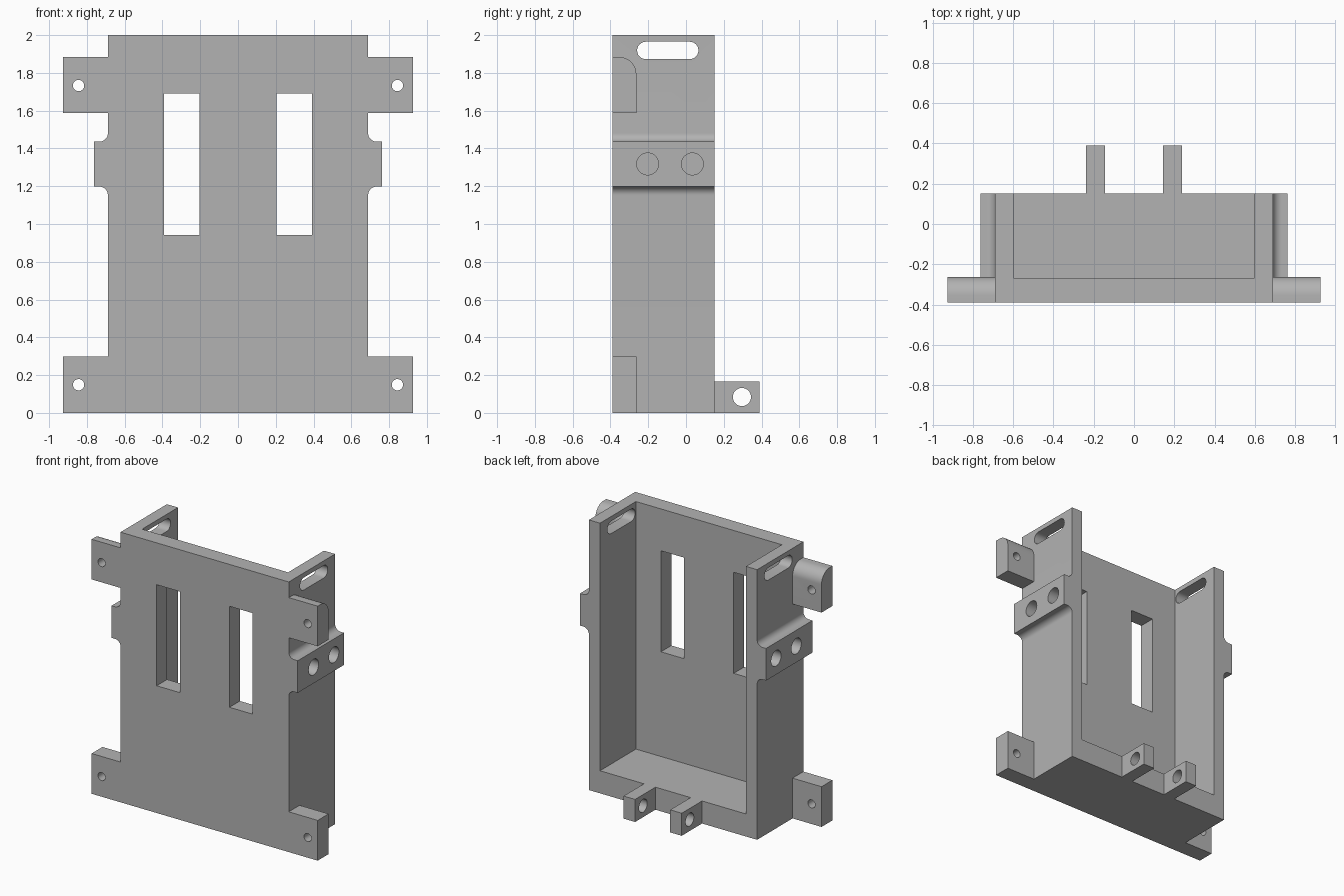
import bpy, bmesh, math

if "Cube" in bpy.data.objects:
    bpy.data.objects.remove(bpy.data.objects["Cube"])

grey = bpy.data.materials.new("plain grey")
grey.diffuse_color = (0.45, 0.45, 0.45, 1)
grey.use_nodes = True
grey.node_tree.nodes["Principled BSDF"].inputs["Base Color"].default_value = grey.diffuse_color


def arc(cu, cv, r, start, end, n=12):
    """Points on an arc, angles in degrees."""
    return [(cu + r * math.cos(math.radians(start + (end - start) * i / n)),
             cv + r * math.sin(math.radians(start + (end - start) * i / n)))
            for i in range(n + 1)]


def circle(cu, cv, r):
    return arc(cu, cv, r, 0, 360, 40)[:-1]


def rect(u0, u1, v0, v1):
    return [(u0, v0), (u1, v0), (u1, v1), (u0, v1)]


def prism(name, profile, axis, start, end):
    """Extrude an (x, z) profile along y, or a (y, z) profile along x."""
    def place(u, v, t):
        return (u, t, v) if axis == "y" else (t, u, v)
    bm = bmesh.new()
    a = [bm.verts.new(place(u, v, start)) for u, v in profile]
    b = [bm.verts.new(place(u, v, end)) for u, v in profile]
    bm.faces.new(a)
    bm.faces.new(b)
    for i in range(len(a)):
        j = (i + 1) % len(a)
        bm.faces.new((a[i], a[j], b[j], b[i]))
    bmesh.ops.recalc_face_normals(bm, faces=bm.faces)
    mesh = bpy.data.meshes.new(name)
    bm.to_mesh(mesh)
    bm.free()
    mesh.materials.append(grey)
    ob = bpy.data.objects.new(name, mesh)
    bpy.context.collection.objects.link(ob)
    return ob


def cut(ob, profile, axis, start, end):
    """Subtract a prism from the object."""
    cutter = prism("cutter", profile, axis, start, end)
    mod = ob.modifiers.new("cut", "BOOLEAN")
    mod.operation = "DIFFERENCE"
    mod.solver = "EXACT"
    mod.object = cutter
    bpy.context.view_layer.objects.active = ob
    bpy.ops.object.modifier_apply(modifier=mod.name)
    bpy.data.objects.remove(cutter)


def finish(ob):
    """Smooth the rounded surfaces and keep the edges sharp."""
    ob.data.shade_smooth()
    ob.data.set_sharp_from_angle(angle=math.radians(30))


FRONT, BACK, LUG_BACK = -0.39, 0.152, 0.39
SIDE, BOSS, TAB = 0.689, 0.762, 0.926
FLOOR, R = 0.167, 0.045

# Tray body: front outline with filleted side bosses
right = ([(SIDE, 0)]
         + arc(SIDE + R, 1.198 - R, R, 180, 90)
         + [(BOSS, 1.198), (BOSS, 1.436)]
         + arc(SIDE + R, 1.436 + R, R, 270, 180)
         + [(SIDE, 2)])
body = prism("tray_body", right + [(-x, z) for x, z in reversed(right)],
             "y", FRONT, BACK)

# Cavity open at the back and top
cut(body, rect(-0.598, 0.598, FLOOR, 2.2), "y", -0.268, 0.5)

# Rounded slot through both side walls
cut(body, arc(0.02, 1.919, 0.046, -90, 90) + arc(-0.213, 1.919, 0.046, 90, 270),
    "x", -1, 1)

for s in (-1, 1):
    # Window in the front plate
    cut(body, rect(*sorted((s * 0.203, s * 0.393)), 0.942, 1.69), "y", -0.6, -0.2)
    # Blind holes in the boss
    for y in (-0.203, 0.034):
        cut(body, circle(y, 1.318, 0.058), "x", s * 0.65, s * 1.0)
finish(body)

# Mounting tabs and hinge lugs, one set on each side
TAB_BACK, TAB_R = -0.263, 0.09
upper = ([(FRONT, 1.587), (TAB_BACK, 1.587)]
         + arc(TAB_BACK - TAB_R, 1.884 - TAB_R, TAB_R, 0, 90)
         + [(FRONT, 1.884)])
lower = rect(FRONT, TAB_BACK, 0, 0.298)
for s, side in ((-1, "left"), (1, "right")):
    for level, profile, hole_z in (("upper", upper, 1.733), ("lower", lower, 0.149)):
        tab = prism(f"{level}_{side}_tab", profile, "x", s * SIDE, s * TAB)
        cut(tab, circle(s * 0.844, hole_z, 0.03), "y", -0.6, 0)
        finish(tab)
    lug = prism(f"{side}_hinge_lug", rect(BACK, LUG_BACK, 0, FLOOR),
                "x", s * 0.144, s * 0.238)
    cut(lug, circle(0.296, 0.084, 0.048), "x", s * 0.05, s * 0.35)
    finish(lug)
